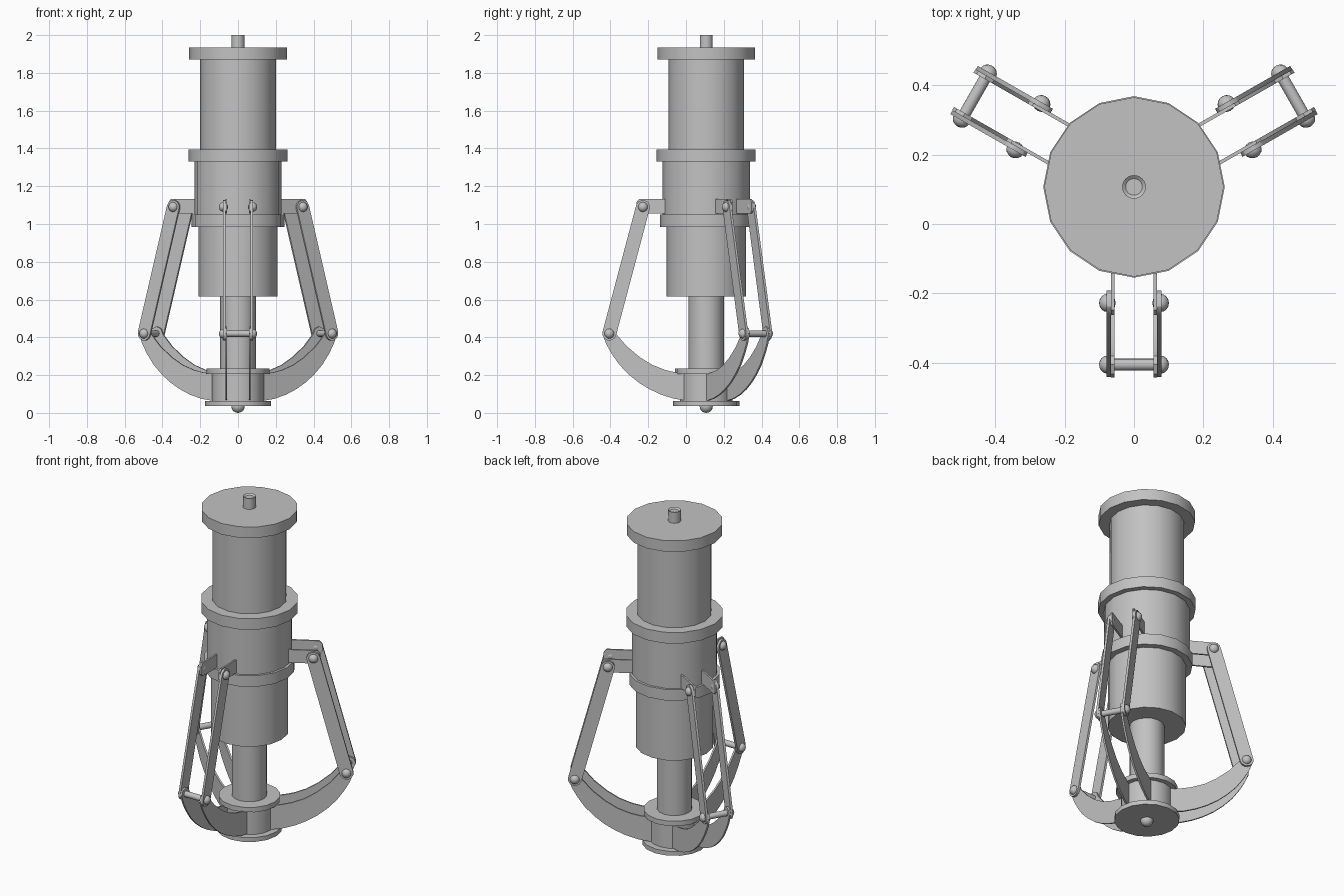
import bpy, bmesh, math
from mathutils import Matrix, Vector

cube = bpy.data.objects.get("Cube")
if cube:
    bpy.data.objects.remove(cube, do_unlink=True)

steel = bpy.data.materials.new("plain grey")
steel.use_nodes = True
GREY = (0.54, 0.54, 0.54, 1)
steel.diffuse_color = GREY
steel.node_tree.nodes["Principled BSDF"].inputs["Base Color"].default_value = GREY

AXIS = Vector((0, 0.107, 0))


def finish(name, bm, matrix):
    """Turn a bmesh into a placed, smooth shaded object."""
    bmesh.ops.recalc_face_normals(bm, faces=bm.faces)
    mesh = bpy.data.meshes.new(name)
    bm.to_mesh(mesh)
    bm.free()
    mesh.materials.append(steel)
    obj = bpy.data.objects.new(name, mesh)
    obj.matrix_world = matrix
    bpy.context.collection.objects.link(obj)
    bpy.ops.object.select_all(action='DESELECT')
    obj.select_set(True)
    bpy.context.view_layer.objects.active = obj
    bpy.ops.object.shade_smooth_by_angle(angle=math.radians(30))
    return obj


def turned(name, radius, z0, z1, sides=16):
    """Upright cylinder on the main axis."""
    bm = bmesh.new()
    bmesh.ops.create_cone(bm, cap_ends=True, segments=sides, radius1=radius,
                          radius2=radius, depth=z1 - z0,
                          matrix=Matrix.Translation((0, 0, (z0 + z1) / 2)))
    return finish(name, bm, Matrix.Translation(AXIS))


def plate(name, outline, inner, outer, matrix):
    """Flat plate: outline of (radial, height) points, thick along the local y."""
    bm = bmesh.new()
    face = bm.faces.new([bm.verts.new((r, inner, z)) for r, z in outline])
    ext = bmesh.ops.extrude_face_region(bm, geom=[face])
    verts = [v for v in ext["geom"] if isinstance(v, bmesh.types.BMVert)]
    bmesh.ops.translate(bm, verts=verts, vec=(0, outer - inner, 0))
    return finish(name, bm, matrix)


def round_end(center, radius, direction, steps=6):
    """Half circle of points facing the given direction."""
    return [(center[0] + radius * math.cos(a), center[1] + radius * math.sin(a))
            for a in (direction - math.pi / 2 + math.pi * i / steps
                      for i in range(steps + 1))]


def ball(name, radius, place, matrix, squash=1.0):
    bm = bmesh.new()
    bmesh.ops.create_uvsphere(bm, u_segments=16, v_segments=10, radius=radius)
    bmesh.ops.scale(bm, verts=bm.verts, vec=(1, squash, 1))
    bmesh.ops.translate(bm, verts=bm.verts, vec=place)
    return finish(name, bm, matrix)


# Central body, from the top down
turned("top_flange", 0.259, 1.87, 1.935)
turned("upper_barrel", 0.2, 1.39, 1.87)
turned("middle_flange", 0.262, 1.33, 1.395)
turned("middle_barrel", 0.231, 1.04, 1.33)
turned("bracket_ring", 0.245, 0.985, 1.05)
turned("lower_barrel", 0.21, 0.615, 0.99)
turned("push_rod", 0.094, 0.2, 0.62)
turned("hub_collar", 0.166, 0.207, 0.236)
turned("hub_core", 0.138, 0.05, 0.21)
turned("hub_base", 0.175, 0.036, 0.062)
ball("base_screw", 0.035, (0, 0, 0.035), Matrix.Translation(AXIS))

# Top stud with a shallow recess
stud = turned("top_stud", 0.034, 1.93, 2.0, 24)
bm = bmesh.new()
bm.from_mesh(stud.data)
top = [f for f in bm.faces if f.normal.z > 0.9]
bmesh.ops.inset_region(bm, faces=top, thickness=0.01)
bmesh.ops.translate(bm, verts=top[0].verts, vec=(0, 0, -0.008))
bm.to_mesh(stud.data)
bm.free()

# Finger linkage
UPPER, LOWER = (0.335, 1.09), (0.513, 0.42)
aim = math.atan2(UPPER[1] - LOWER[1], UPPER[0] - LOWER[0])
link_shape = round_end(UPPER, 0.037, aim) + round_end(LOWER, 0.037, aim + math.pi)
bracket_shape = [(0.18, 1.055), (0.355, 1.055), (0.37, 1.07),
                 (0.37, 1.115), (0.355, 1.132), (0.18, 1.132)]
jaw_shape = [(0.1, 0.064), (0.17, 0.075), (0.24, 0.097), (0.30, 0.125),
             (0.357, 0.16), (0.41, 0.203), (0.46, 0.255), (0.50, 0.312),
             (0.53, 0.365), (0.55, 0.42), (0.54, 0.446), (0.513, 0.457),
             (0.488, 0.446), (0.474, 0.415), (0.42, 0.352), (0.35, 0.294),
             (0.285, 0.254), (0.216, 0.227), (0.16, 0.214), (0.1, 0.208)]

for label, angle, shift in (("front", -90, 0), ("left", 29.7, 0.016),
                            ("right", 150.3, 0.016)):
    place = (Matrix.Translation(AXIS) @ Matrix.Rotation(math.radians(angle), 4, 'Z')
             @ Matrix.Translation((shift, 0, 0)))
    for side, s in (("a", 1), ("b", -1)):
        tag = f"{label}_{side}"
        plate("bracket_" + tag, bracket_shape, s * 0.057, s * 0.067, place)
        plate("jaw_" + tag, jaw_shape, s * 0.057, s * 0.067, place)
        plate("link_" + tag, link_shape, s * 0.067, s * 0.08, place)
        for spot, (r, z) in (("upper", UPPER), ("lower", LOWER)):
            ball(f"{spot}_rivet_{tag}", 0.026, (r, s * 0.077, z), place, 0.92)
    # Cross pin between the two lower pivots
    bm = bmesh.new()
    bmesh.ops.create_cone(bm, cap_ends=True, segments=16, radius1=0.017,
                          radius2=0.017, depth=0.15,
                          matrix=Matrix.Translation((LOWER[0], 0, LOWER[1]))
                          @ Matrix.Rotation(math.pi / 2, 4, 'X'))
    finish("cross_pin_" + label, bm, place)
